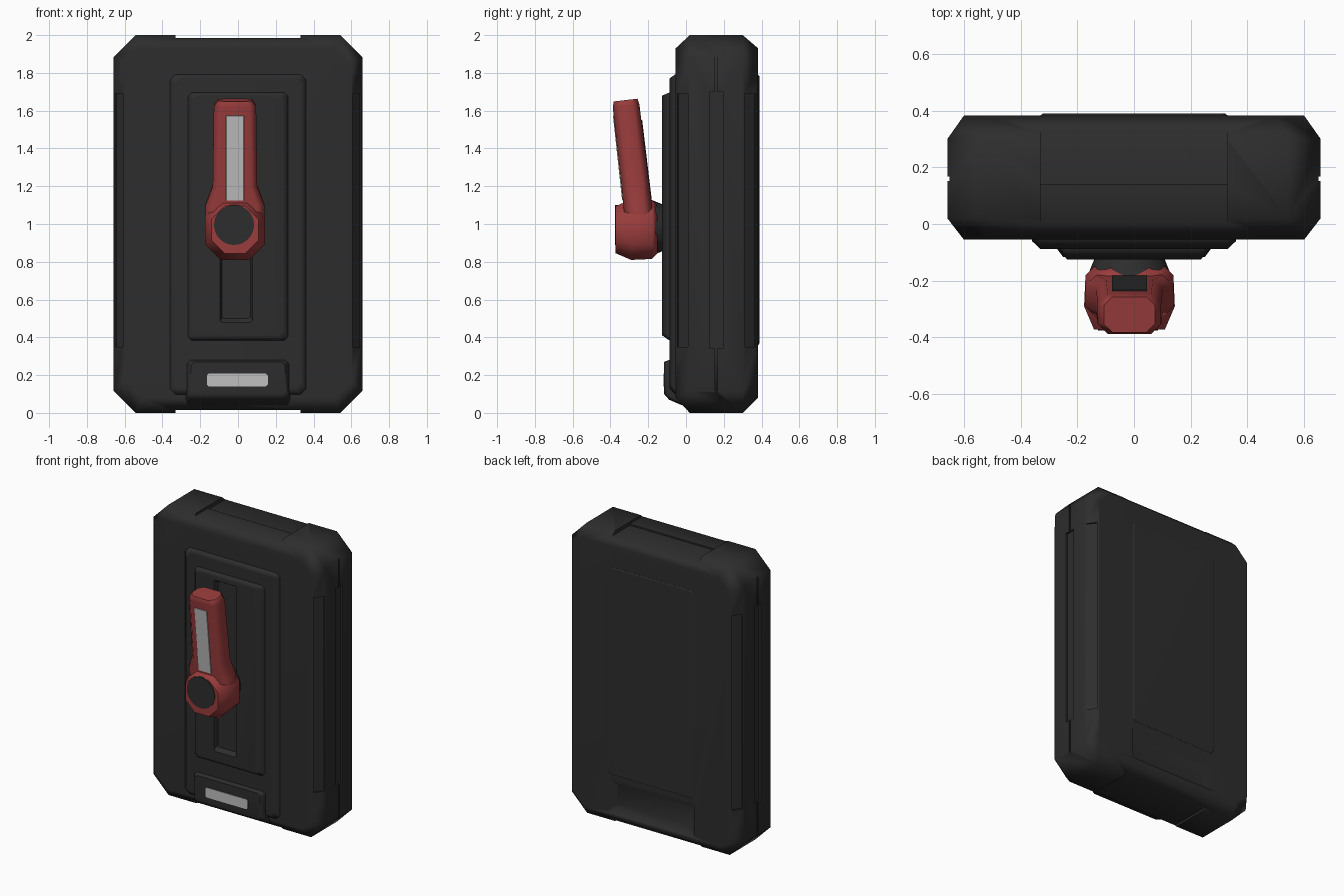
import bpy, bmesh, math
from mathutils import Matrix, Vector

if "Cube" in bpy.data.objects:
    bpy.data.objects.remove(bpy.data.objects["Cube"])


def material(name, rgb):
    m = bpy.data.materials.new(name)
    m.diffuse_color = (*rgb, 1)
    m.use_nodes = True
    m.node_tree.nodes["Principled BSDF"].inputs["Base Color"].default_value = m.diffuse_color
    return m


DARK = material("charcoal", (0.026, 0.026, 0.026))
RED = material("red", (0.32, 0.045, 0.045))
GREY = material("light grey", (0.53, 0.53, 0.53))


def new_object(name, bm, mat):
    bmesh.ops.recalc_face_normals(bm, faces=bm.faces)
    me = bpy.data.meshes.new(name)
    bm.to_mesh(me)
    bm.free()
    ob = bpy.data.objects.new(name, me)
    bpy.context.collection.objects.link(ob)
    if mat:
        me.materials.append(mat)
    return ob


def loft(name, mat, axis, rings):
    """Join octagons (t, u0, u1, v0, v1, chamfer) stacked along the y or z axis."""
    bm = bmesh.new()
    loops = []
    for t, u0, u1, v0, v1, c in rings:
        pts = [(u0 + c, v0), (u1 - c, v0), (u1, v0 + c), (u1, v1 - c),
               (u1 - c, v1), (u0 + c, v1), (u0, v1 - c), (u0, v0 + c)]
        loops.append([bm.verts.new((u, t, v) if axis == 'y' else (u, v, t)) for u, v in pts])
    for a, b in zip(loops, loops[1:]):
        for i in range(8):
            j = (i + 1) % 8
            bm.faces.new((a[i], a[j], b[j], b[i]))
    bm.faces.new(loops[0])
    bm.faces.new(loops[-1])
    return new_object(name, bm, mat)


def box(name, mat, loc, size, turn=0):
    bm = bmesh.new()
    m = Matrix.Translation(loc) @ Matrix.Rotation(turn, 4, 'Z') @ Matrix.Diagonal((*size, 1))
    bmesh.ops.create_cube(bm, size=1, matrix=m)
    return new_object(name, bm, mat)


def cone(name, mat, x, z, y0, y1, r0, r1, n=32):
    bm = bmesh.new()
    m = Matrix.Translation((x, (y0 + y1) / 2, z)) @ Matrix.Rotation(math.pi / 2, 4, 'X')
    bmesh.ops.create_cone(bm, cap_ends=True, segments=n, radius1=r0, radius2=r1,
                          depth=abs(y1 - y0), matrix=m)
    return new_object(name, bm, mat)


def cut(target, cutter):
    mod = target.modifiers.new("cut", 'BOOLEAN')
    mod.operation, mod.solver, mod.object = 'DIFFERENCE', 'EXACT', cutter
    bpy.context.view_layer.objects.active = target
    bpy.ops.object.modifier_apply(modifier=mod.name)
    bpy.data.objects.remove(cutter)


def smooth(ob, angle=50):
    bpy.ops.object.select_all(action='DESELECT')
    ob.select_set(True)
    bpy.context.view_layer.objects.active = ob
    bpy.ops.object.shade_smooth_by_angle(angle=math.radians(angle))
    mod = ob.modifiers.new("even_shading", 'WEIGHTED_NORMAL')
    mod.keep_sharp = True


# Case with chamfered corners
case = loft("case", DARK, 'y', [
    (-0.055, -0.60, 0.60, 0.08, 1.93, 0.09),
    (0.02, -0.658, 0.658, 0.0, 2.0, 0.115),
    (0.30, -0.658, 0.658, 0.0, 2.0, 0.115),
    (0.382, -0.60, 0.60, 0.08, 1.93, 0.09)])

# Recesses between the corner bumpers
for s in (-1, 1):
    for y, ang in ((-0.018, -39), (0.341, 37)):
        a = math.radians(ang)
        x = 0.63 + math.cos(a) * 0.09
        cut(case, box("notch", None, (s * x, y + math.sin(a) * 0.09, 1.02), (0.2, 0.07, 1.34), s * a))
    cut(case, box("groove", None, (s * 0.695, 0.16, 1.02), (0.1, 0.07, 1.36)))
    cut(case, box("seam", None, (s * 0.70, 0.16, 1.0), (0.1, 0.015, 1.9)))
for z in (2.035, -0.035):
    cut(case, loft("end_gap", None, 'z', [
        (z - 0.05, -0.33, 0.33, -0.2, 0.5, 0.01), (z + 0.05, -0.33, 0.33, -0.2, 0.5, 0.01)]))
cut(case, box("top_groove", None, (0, 0.25, 2.02), (0.66, 0.22, 0.09)))
# Hand recess low on the back
cut(case, loft("back_recess", None, 'y', [
    (0.335, -0.29, 0.29, 0.13, 0.28, 0.01), (0.43, -0.37, 0.37, 0.06, 0.37, 0.01)]))
smooth(case)

# Stepped front panels and the back panel
front_panel = loft("front_panel", DARK, 'y', [
    (-0.04, -0.36, 0.36, 0.09, 1.80, 0.03), (-0.06, -0.36, 0.36, 0.10, 1.79, 0.03),
    (-0.088, -0.33, 0.33, 0.13, 1.77, 0.03)])
slide_panel = loft("slide_panel", DARK, 'y', [
    (-0.07, -0.27, 0.27, 0.38, 1.70, 0.02), (-0.09, -0.265, 0.265, 0.385, 1.695, 0.02),
    (-0.126, -0.235, 0.235, 0.41, 1.68, 0.02)])
cut(slide_panel, loft("channel", None, 'y', [
    (-0.098, -0.085, 0.065, 0.50, 1.64, 0.01), (-0.15, -0.105, 0.085, 0.46, 1.67, 0.01)]))
back_panel = loft("back_panel", DARK, 'y', [
    (0.37, -0.33, 0.33, 0.36, 1.79, 0.02), (0.383, -0.33, 0.33, 0.36, 1.79, 0.02),
    (0.39, -0.32, 0.32, 0.37, 1.78, 0.02)])

# Nameplate block with a pale blank label
plate_block = loft("plate_block", DARK, 'y', [
    (-0.02, -0.28, 0.28, 0.04, 0.29, 0.02), (-0.09, -0.27, 0.27, 0.07, 0.28, 0.02),
    (-0.116, -0.25, 0.25, 0.10, 0.27, 0.02)])
label = loft("label", GREY, 'y', [
    (-0.115, -0.165, 0.158, 0.14, 0.208, 0.01), (-0.120, -0.165, 0.158, 0.14, 0.208, 0.01)])

# Lever pivot: flared boss, red head and dark hub cap
CX, CZ = -0.016, 0.98
boss = cone("pivot_boss", DARK, CX, CZ, -0.09, -0.20, 0.11, 0.155)
head = loft("lever_head", RED, 'y', [
    (y, CX - r, CX + r, CZ - r - 0.01, CZ + r - 0.01, c) for y, r, c in (
        (-0.15, 0.125, 0.06), (-0.18, 0.155, 0.08), (-0.29, 0.16, 0.085), (-0.372, 0.125, 0.07))])
hub = cone("hub_cap", DARK, -0.021, 0.995, -0.30, -0.376, 0.106, 0.106)

# Tilted lever arm with a pale stripe in front and a dark insert behind
arm = loft("lever_arm", RED, 'z', [
    (-0.08, -0.155, 0.155, -0.075, 0.075, 0.04), (0.06, -0.155, 0.155, -0.075, 0.075, 0.04),
    (0.16, -0.118, 0.118, -0.073, 0.073, 0.035), (0.585, -0.112, 0.112, -0.071, 0.071, 0.035),
    (0.615, -0.09, 0.09, -0.062, 0.064, 0.03)])
stripe = loft("arm_stripe", GREY, 'z', [
    (0.09, -0.047, 0.047, -0.0785, -0.070, 0.001), (0.54, -0.047, 0.047, -0.0750, -0.067, 0.001)])
insert = loft("arm_insert", DARK, 'z', [
    (0.02, -0.062, 0.062, 0.070, 0.078, 0.001), (0.50, -0.062, 0.062, 0.068, 0.076, 0.001)])
for ob in (arm, stripe, insert):
    ob.data.transform(Matrix.Translation((CX, -0.25, 1.045)) @ Matrix.Rotation(math.radians(6.6), 4, 'X'))

for ob in (front_panel, slide_panel, back_panel, plate_block, boss, head, hub, arm):
    smooth(ob)
